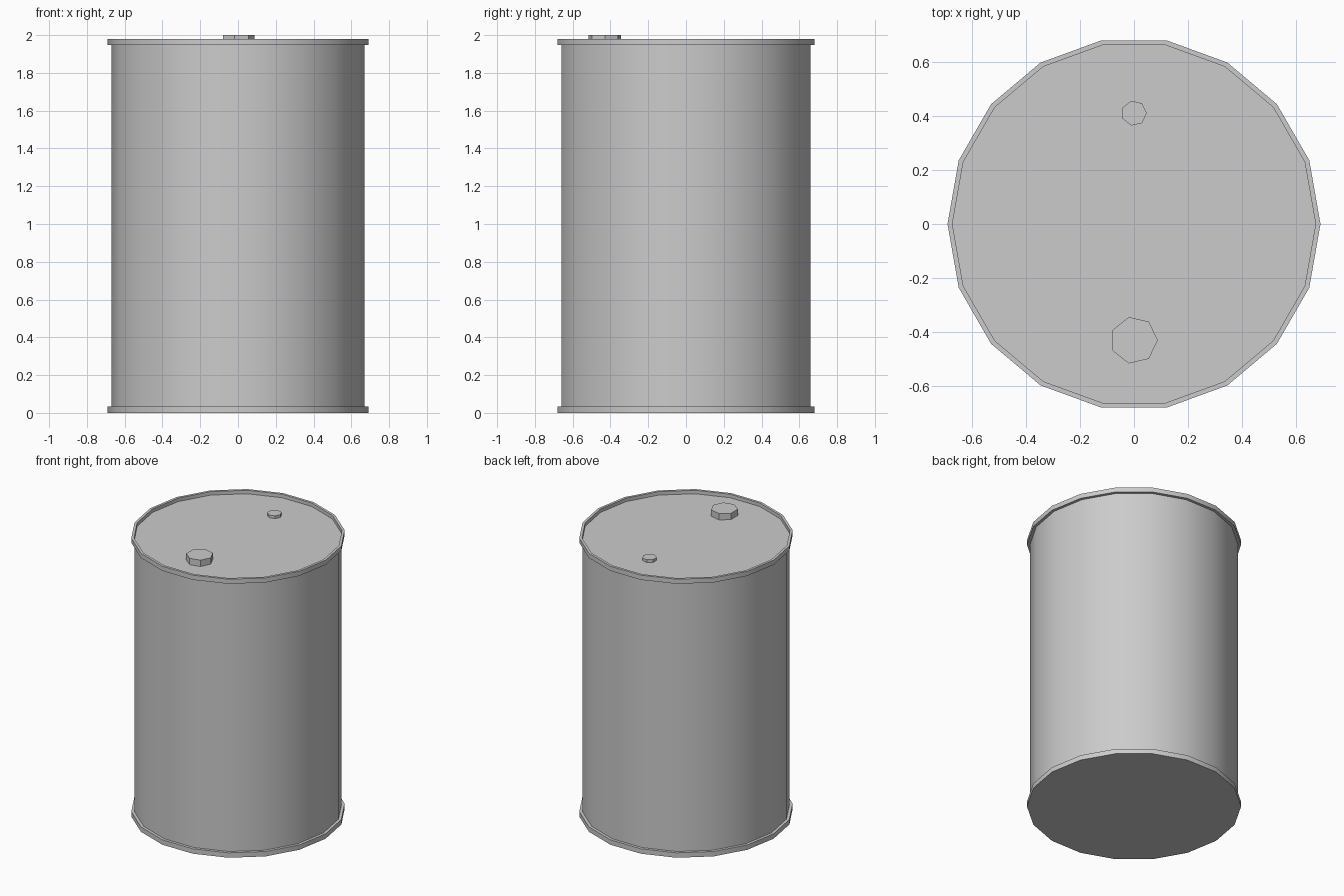
import bpy, bmesh
from math import cos, sin, tau, radians

if "Cube" in bpy.data.objects:
    bpy.data.objects.remove(bpy.data.objects["Cube"])


def lathe(name, profile, sides, x=0.0, y=0.0):
    """Turn an (r, z) profile, bottom to top, around z and cap both ends."""
    bm = bmesh.new()
    rings = [[bm.verts.new((r * cos(tau * i / sides), r * sin(tau * i / sides), z))
              for i in range(sides)] for r, z in profile]
    for low, high in zip(rings, rings[1:]):
        for i in range(sides):
            j = (i + 1) % sides
            bm.faces.new((low[i], low[j], high[j], high[i]))
    bm.faces.new(rings[0][::-1])
    bm.faces.new(rings[-1])
    mesh = bpy.data.meshes.new(name)
    bm.to_mesh(mesh)
    bm.free()
    obj = bpy.data.objects.new(name, mesh)
    obj.location = (x, y, 0)
    bpy.context.collection.objects.link(obj)
    bpy.ops.object.select_all(action='DESELECT')
    obj.select_set(True)
    bpy.context.view_layer.objects.active = obj
    bpy.ops.object.shade_smooth_by_angle(angle=radians(30))
    return obj


SIDES = 18
R_RIM, R_WALL = 0.69, 0.67
LID_Z = 1.955

# drum: bottom rim, wall, top rim and recessed lid in one profile
lathe("drum_body", [
    (R_RIM, 0.0), (R_RIM, 0.035), (R_WALL, 0.035),
    (R_WALL, 1.947), (R_RIM, 1.947), (R_RIM, 1.98),
    (0.672, 1.98), (0.672, LID_Z)], SIDES)

# seven-sided plugs standing on the lid
for name, r, y, top in (("large_plug", 0.088, -0.43, 2.0),
                        ("small_plug", 0.047, 0.41, 1.975)):
    lathe(name, [(r, LID_Z - 0.005), (r, top)], 7, 0.0, y)
